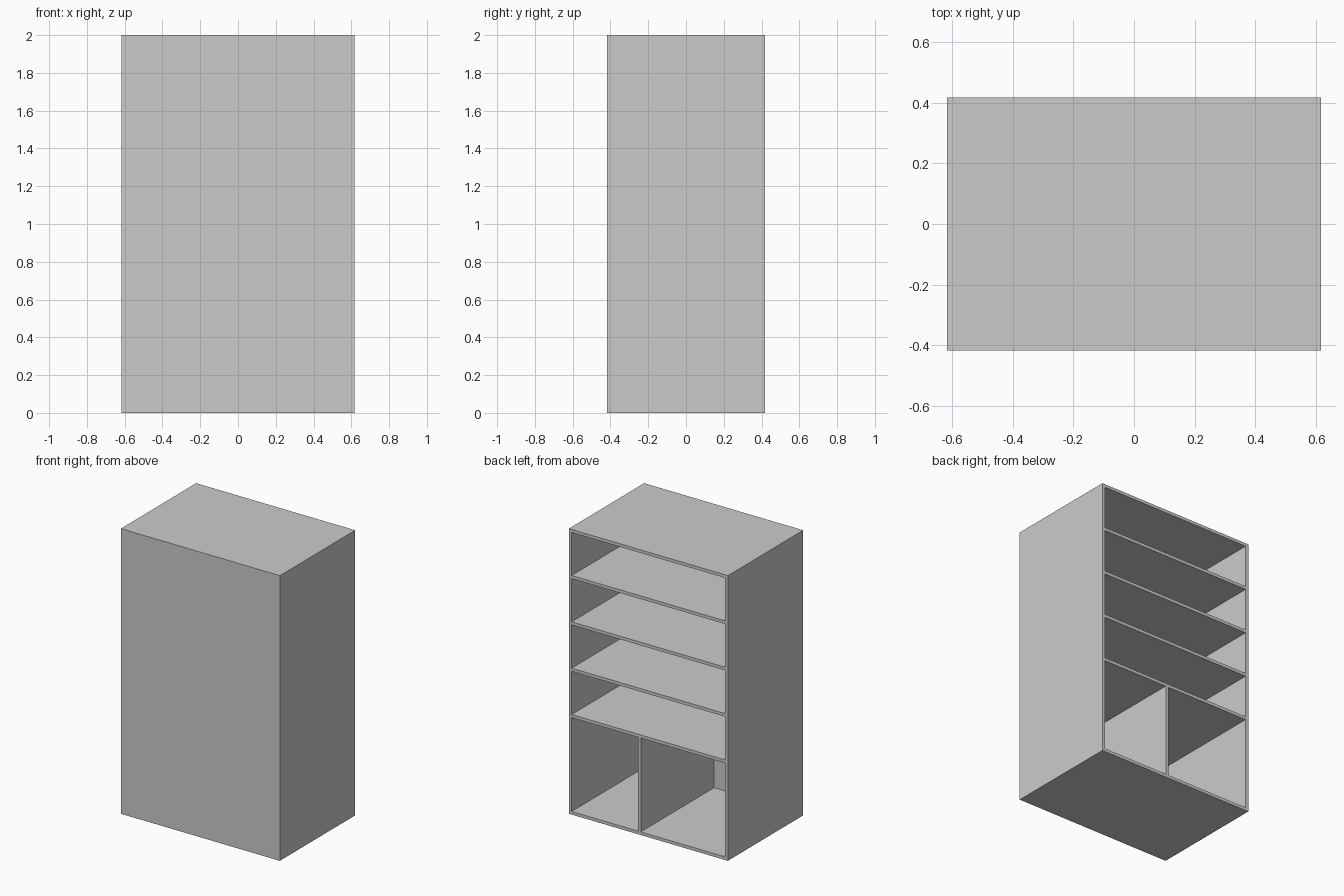
import bpy

cube = bpy.data.objects.get("Cube")
if cube:
    bpy.data.objects.remove(cube, do_unlink=True)

# Overall half width, half depth, height and board thickness
W, D, H, T = 0.617, 0.417, 2.0, 0.022

grey = bpy.data.materials.new("plain_grey")
grey.use_nodes = True
colour = (0.6, 0.6, 0.6, 1)
grey.diffuse_color = colour
grey.node_tree.nodes["Principled BSDF"].inputs["Base Color"].default_value = colour


def board(name, x, y, z):
    """Add a flat board spanning the given (low, high) ranges."""
    spans = (x, y, z)
    bpy.ops.mesh.primitive_cube_add(size=1, location=[(a + b) / 2 for a, b in spans])
    obj = bpy.context.object
    obj.name = name
    obj.scale = [b - a for a, b in spans]
    bpy.ops.object.transform_apply(location=False, rotation=False, scale=True)
    obj.data.materials.append(grey)
    return obj


inner_x = (-W + T, W - T)
inner_y = (-D + T, D)

# Outer case, open towards +y
board("left_side", (W - T, W), (-D, D), (0, H))
board("right_side", (-W, -W + T), (-D, D), (0, H))
board("front_panel", inner_x, (-D, -D + T), (0, H))
board("top_panel", inner_x, inner_y, (H - T, H))
board("bottom_panel", inner_x, inner_y, (0, T))

# Four evenly spaced shelves above the tall lower bay
shelf_top, pitch = 0.702, 0.325
for i in range(4):
    z = shelf_top + i * pitch
    board(f"shelf_{i + 1}", inner_x, inner_y, (z - T, z))

# Off-centre upright in the lower bay
divider_x = 0.07
board("lower_divider", (divider_x - T / 2, divider_x + T / 2), inner_y, (T, shelf_top - T))
